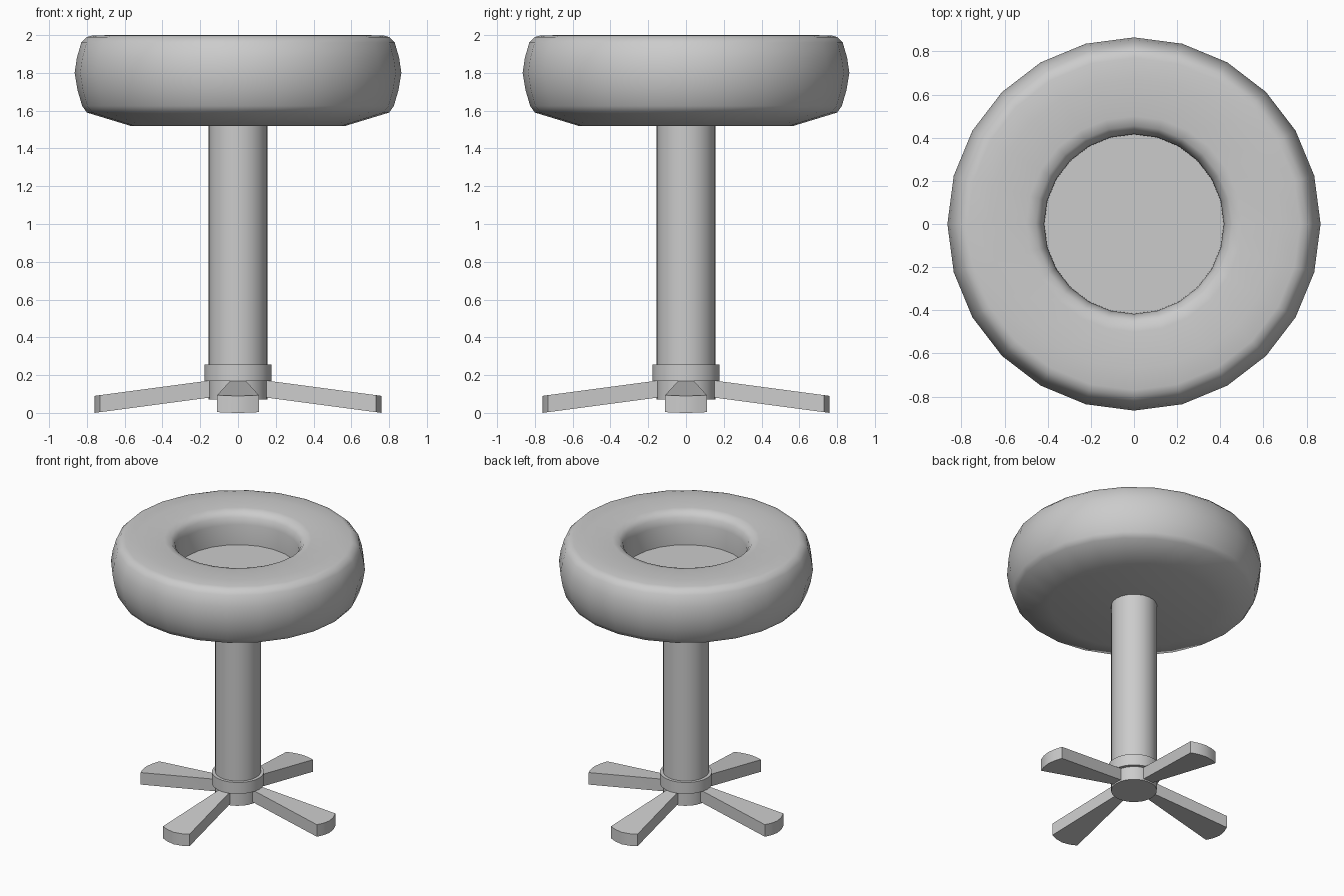
import bpy, bmesh
from math import sin, cos, pi, radians

if "Cube" in bpy.data.objects:
    bpy.data.objects.remove(bpy.data.objects["Cube"])


def finish(name, bm, angle):
    bmesh.ops.remove_doubles(bm, verts=bm.verts, dist=1e-5)
    bmesh.ops.recalc_face_normals(bm, faces=bm.faces)
    mesh = bpy.data.meshes.new(name)
    bm.to_mesh(mesh)
    bm.free()
    ob = bpy.data.objects.new(name, mesh)
    bpy.context.collection.objects.link(ob)
    bpy.ops.object.select_all(action='DESELECT')
    ob.select_set(True)
    bpy.context.view_layer.objects.active = ob
    if angle:
        bpy.ops.object.shade_smooth_by_angle(angle=radians(angle))
    return ob


def lathe(name, profile, sides=24, angle=40):
    """Revolve an (r, z) profile around z, capping both ends."""
    bm = bmesh.new()
    rings = [[bm.verts.new((r * cos(2 * pi * i / sides), r * sin(2 * pi * i / sides), z))
              for i in range(sides)] for r, z in profile]
    for a, b in zip(rings, rings[1:]):
        for i in range(sides):
            j = (i + 1) % sides
            bm.faces.new((a[i], a[j], b[j], b[i]))
    bm.faces.new(rings[0])
    bm.faces.new(rings[-1])
    return finish(name, bm, angle)


# Cushioned ring seat with a recessed centre
lathe("seat", [(0.57, 1.52), (0.80, 1.59), (0.825, 1.625), (0.85, 1.71), (0.865, 1.80),
               (0.853, 1.88), (0.83, 1.96), (0.80, 1.99), (0.77, 1.998), (0.67, 2.0),
               (0.50, 2.0), (0.455, 1.99), (0.43, 1.96), (0.417, 1.91), (0.415, 1.76)],
      angle=60)

# Central column and the collar above the feet
lathe("column", [(0.155, 0.07), (0.155, 1.54)])
lathe("collar", [(0.178, 0.17), (0.178, 0.255)])

# Four flared feet with rounded tips, sloping down to the floor
outline = [(0.10, -0.035), (0.15, -0.04), (0.73, -0.11), (0.75, -0.06), (0.76, 0.0),
           (0.75, 0.06), (0.73, 0.11), (0.15, 0.04), (0.10, 0.035)]
for k in range(4):
    c, s = cos(k * pi / 2), sin(k * pi / 2)
    bm = bmesh.new()
    low, high = [], []
    for x, y in outline:
        z = (0.76 - x) * 0.133
        low.append(bm.verts.new((c * x - s * y, s * x + c * y, z)))
        high.append(bm.verts.new((c * x - s * y, s * x + c * y, z + 0.09)))
    bm.faces.new(low)
    bm.faces.new(high)
    for i in range(len(outline)):
        j = (i + 1) % len(outline)
        bm.faces.new((low[i], low[j], high[j], high[i]))
    finish(f"foot_{k + 1}", bm, 30)
